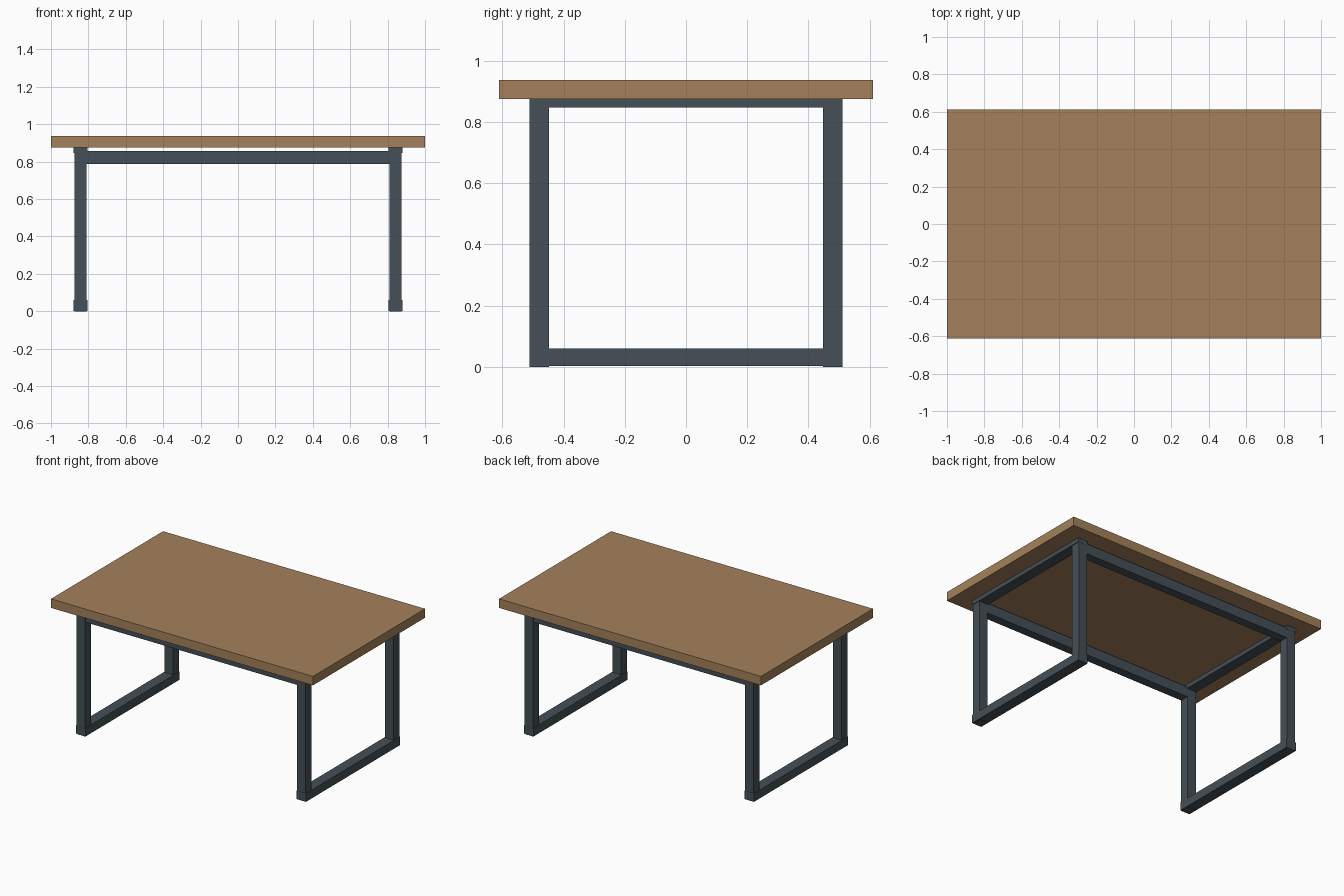
import bpy

if "Cube" in bpy.data.objects:
    bpy.data.objects.remove(bpy.data.objects["Cube"])


def material(name, color):
    m = bpy.data.materials.new(name)
    m.diffuse_color = color
    m.use_nodes = True
    m.node_tree.nodes["Principled BSDF"].inputs["Base Color"].default_value = m.diffuse_color
    return m


wood = material("wood", (0.37, 0.22, 0.105, 1))
steel = material("dark_steel", (0.06, 0.08, 0.095, 1))


def box(name, lo, hi, mat):
    """Axis-aligned box between two corners."""
    bpy.ops.mesh.primitive_cube_add(size=1, location=[(a + b) / 2 for a, b in zip(lo, hi)])
    ob = bpy.context.object
    ob.name = name
    ob.scale = [b - a for a, b in zip(lo, hi)]
    bpy.ops.object.transform_apply(location=False, rotation=False, scale=True)
    ob.data.materials.append(mat)
    return ob


UNDER, TOP = 0.875, 0.937      # tabletop underside and surface
LEG_X, LEG_Y = 0.842, 0.479    # leg centres

# Tabletop
box("tabletop", (-1, -0.611, UNDER), (1, 0.611, TOP), wood)

# Two closed end frames: legs, floor rail and top rail
for sx, side in ((-1, "left"), (1, "right")):
    x = sx * LEG_X
    for sy, end in ((-1, "front"), (1, "back")):
        y = sy * LEG_Y
        box(f"{end}_{side}_leg", (x - 0.033, y - 0.032, 0), (x + 0.033, y + 0.032, UNDER), steel)
    box(f"{side}_floor_rail", (x - 0.037, -0.512, 0.002), (x + 0.037, 0.512, 0.06), steel)
    box(f"{side}_top_rail", (x - 0.037, -0.512, 0.847), (x + 0.037, 0.512, 0.9), steel)

# Long rails joining the end frames, just below the tabletop
for sy, end in ((-1, "front"), (1, "back")):
    y = sy * LEG_Y
    box(f"{end}_long_rail", (-LEG_X, y - 0.03, 0.788), (LEG_X, y + 0.03, 0.858), steel)
